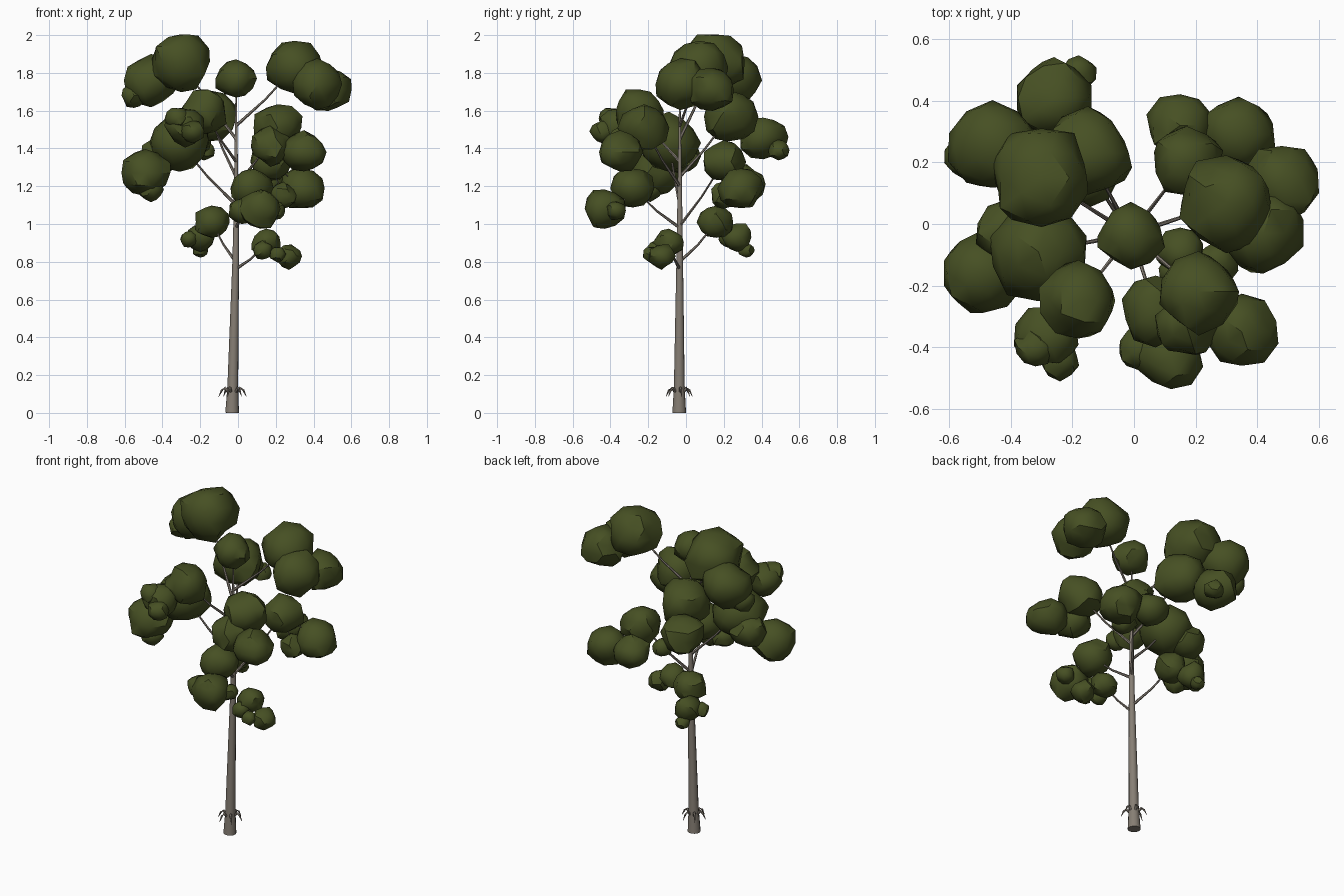
import bpy, bmesh, math, random
from mathutils import Vector, noise

if "Cube" in bpy.data.objects:
    bpy.data.objects.remove(bpy.data.objects["Cube"])

random.seed(7)


def material(name, rgb):
    m = bpy.data.materials.new(name)
    m.diffuse_color = (*rgb, 1)
    m.use_nodes = True
    m.node_tree.nodes["Principled BSDF"].inputs["Base Color"].default_value = m.diffuse_color
    return m


BARK = material("grey bark", (0.24, 0.21, 0.175))
LEAF = material("dark olive leaves", (0.062, 0.08, 0.017))


def finish(bm, name, mat, angle):
    me = bpy.data.meshes.new(name)
    bmesh.ops.recalc_face_normals(bm, faces=bm.faces)
    bm.to_mesh(me)
    bm.free()
    ob = bpy.data.objects.new(name, me)
    bpy.context.collection.objects.link(ob)
    me.materials.append(mat)
    bpy.ops.object.select_all(action='DESELECT')
    ob.select_set(True)
    bpy.context.view_layer.objects.active = ob
    bpy.ops.object.shade_smooth_by_angle(angle=math.radians(angle))
    return ob


def tube(bm, pts, radii, sides):
    """Sweep a tapering round section along a path."""
    pts = [Vector(p) for p in pts]
    rings = []
    for i, p in enumerate(pts):
        d = (pts[min(i + 1, len(pts) - 1)] - pts[max(i - 1, 0)]).normalized()
        u = d.cross(Vector((0.31, 0.95, 0.0))).normalized()
        v = d.cross(u)
        rings.append([bm.verts.new(p + radii[i] * (u * math.cos(a) + v * math.sin(a)))
                      for a in (2 * math.pi * k / sides for k in range(sides))])
    for a, b in zip(rings, rings[1:]):
        for k in range(sides):
            bm.faces.new((a[k], a[(k + 1) % sides], b[(k + 1) % sides], b[k]))
    bm.faces.new(rings[0][::-1])
    bm.faces.new(rings[-1])


def trunk_at(z):
    t = min(z / 0.9, 1)
    return Vector((-0.031 + 0.021 * t, -0.036 + 0.003 * t, z))


# trunk
TRUNK = [(0, .037), (.14, .029), (.45, .024), (.8, .018), (1.0, .015),
         (1.3, .010), (1.55, .006), (1.75, .003)]
bm = bmesh.new()
tube(bm, [trunk_at(z) for z, r in TRUNK], [r for z, r in TRUNK], 12)
finish(bm, "trunk", BARK, 50)

# drooping spikes around the foot of the trunk
bm = bmesh.new()
for k in range(6):
    a = math.radians(60 * k + 10)
    out = Vector((math.cos(a), math.sin(a), 0))
    c = trunk_at(0.1)
    c.z = 0
    path = [c + out * r + Vector((0, 0, z)) for r, z in
            ((.015, .10), (.042, .132), (.058, .12), (.075, .085))]
    tube(bm, path, [.008, .008, .006, .0008], 5)
finish(bm, "foot_spikes", BARK, 30)


def cluster(name, z0, blobs):
    """A branch from the trunk at z0 and the leaf clumps (x, y, z, radius) it carries."""
    start, first = trunk_at(z0), Vector(blobs[0][:3])
    if z0 < 1.7:
        bm = bmesh.new()
        mid = start.lerp(first, 0.5) + Vector((0, 0, -0.015))
        tube(bm, [start, mid, first], [.009, .006, .004], 6)
        for b in blobs[1:]:
            tube(bm, [first, Vector(b[:3])], [.004, .002], 5)
        finish(bm, name + "_branch", BARK, 50)
    bm = bmesh.new()
    for x, y, z, r in blobs:
        c = Vector((x, y, z))
        made = bmesh.ops.create_icosphere(bm, subdivisions=2, radius=1)["verts"]
        off = Vector([random.uniform(-50, 50) for _ in range(3)])
        for v in made:
            n = v.co.normalized()
            k = 1 + 0.24 * noise.noise(n * 1.5 + off)
            v.co = c + Vector((n.x * r * 1.04, n.y * r * 1.04, n.z * r * 0.98)) * k
    finish(bm, name + "_leaves", LEAF, 38)


# crown, from the lowest branches upward
cluster("low_right", .76, [(.15, -.09, .90, .075), (.27, -.13, .83, .065),
                           (.13, -.16, .86, .05), (.21, -.19, .84, .04)])
cluster("low_left", .80, [(-.14, .16, 1.01, .09), (-.20, .27, .93, .075),
                          (-.26, .22, .92, .045), (-.20, .32, .86, .04)])
cluster("front", .98, [(.07, -.28, 1.19, .11), (.12, -.43, 1.08, .105),
                       (.02, -.40, 1.07, .07), (.20, -.37, 1.07, .05)])
cluster("back_right", .99, [(.17, .20, 1.33, .11), (.34, .29, 1.19, .115),
                            (.15, .32, 1.21, .10), (.24, .20, 1.15, .07)])
cluster("left", 1.10, [(-.31, -.09, 1.43, .15), (-.49, -.16, 1.27, .125),
                       (-.46, -.19, 1.18, .06), (-.41, -.03, 1.36, .10)])
cluster("front_right", 1.2, [(.21, -.22, 1.51, .125), (.35, -.35, 1.38, .11),
                             (.17, -.33, 1.41, .10)])
cluster("back_left", 1.25, [(-.15, .23, 1.57, .14), (-.26, .41, 1.46, .12),
                            (-.18, .49, 1.39, .055)])
cluster("front_left", 1.33, [(-.18, -.25, 1.60, .12), (-.28, -.36, 1.52, .10),
                             (-.32, -.40, 1.56, .06), (-.24, -.44, 1.49, .06)])
cluster("top_left", 1.45, [(-.30, .15, 1.86, .16), (-.46, .25, 1.76, .14),
                           (-.55, .22, 1.68, .065)])
cluster("top_right", 1.52, [(.30, .07, 1.83, .15), (.42, -.03, 1.74, .13),
                            (.48, .14, 1.71, .12)])
cluster("crown_tip", 1.75, [(-.01, -.04, 1.77, .10)])
